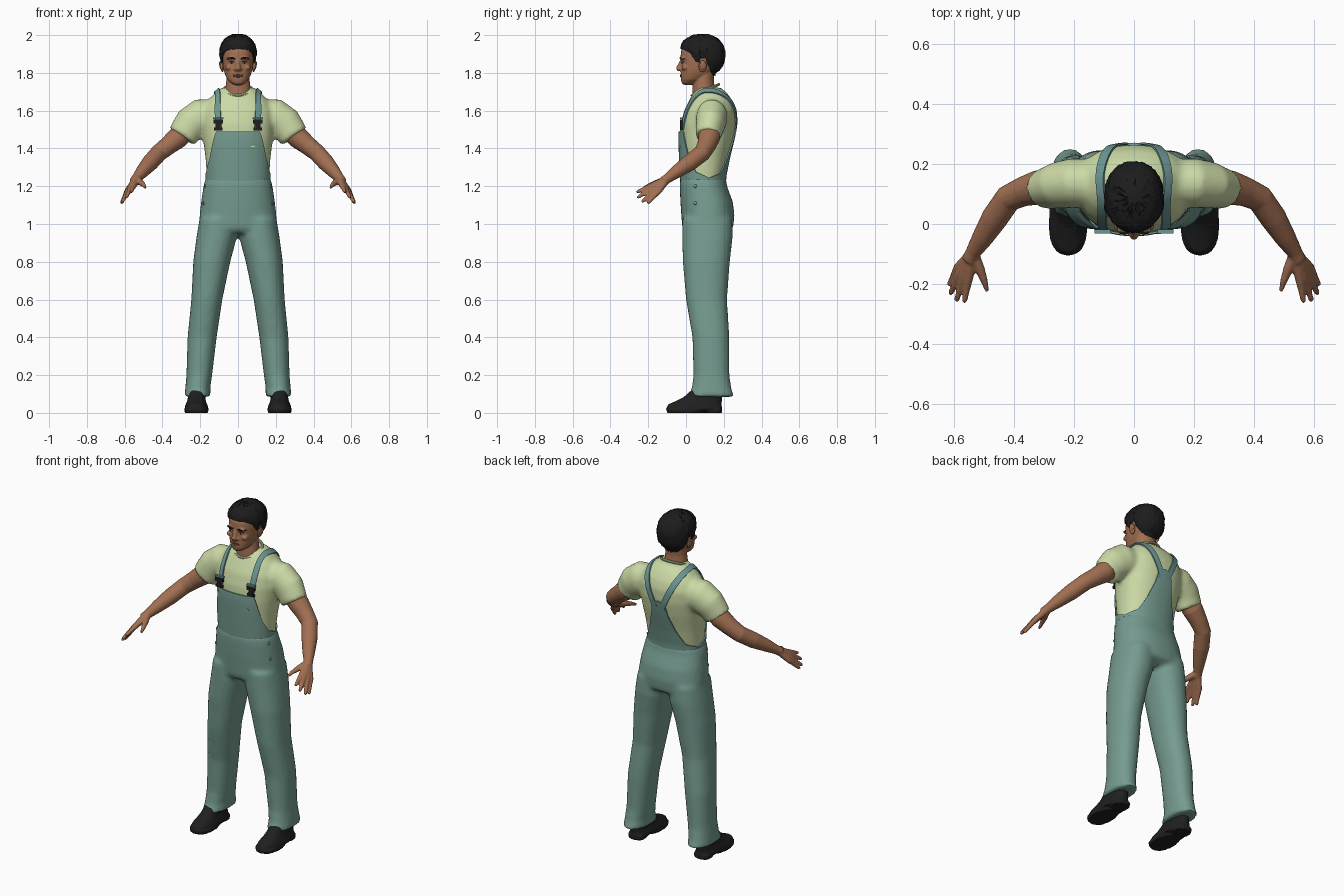
import bpy, bmesh, math, random
from mathutils import Vector, Matrix
from mathutils.bvhtree import BVHTree

random.seed(4)
if "Cube" in bpy.data.objects:
    bpy.data.objects.remove(bpy.data.objects["Cube"])


def material(name, r, g, b):
    m = bpy.data.materials.new(name)
    m.use_nodes = True
    m.diffuse_color = (r, g, b, 1)
    bsdf = m.node_tree.nodes["Principled BSDF"]
    bsdf.inputs["Base Color"].default_value = (r, g, b, 1)
    bsdf.inputs["Roughness"].default_value = 0.8
    return m


TEAL = material("teal cloth", 0.18, 0.33, 0.28)
STRAP = material("strap cloth", 0.15, 0.31, 0.30)
SHIRT = material("pale green cotton", 0.60, 0.70, 0.38)
SKIN = material("brown skin", 0.36, 0.16, 0.085)
LIP = material("lip", 0.25, 0.095, 0.06)
HAIR = material("black hair", 0.012, 0.012, 0.012)
LEATHER = material("black leather", 0.014, 0.014, 0.015)
WHITE = material("eye white", 0.6, 0.57, 0.52)


def bridge(bm, rings, closed=True):
    """Skin a list of point rings; closed rings get end caps."""
    rows = [[bm.verts.new(p) for p in ring] for ring in rings]
    n = len(rows[0])
    for a, b in zip(rows, rows[1:]):
        for i in range(n if closed else n - 1):
            j = (i + 1) % n
            bm.faces.new((a[i], a[j], b[j], b[i]))
    if closed:
        bm.faces.new(rows[0])
        bm.faces.new(rows[-1])


def loft(bm, rows, power=2.3, n=40):
    """Stack of level rings: centre x, height, half width, front y, back y."""
    rings = []
    for cx, z, rx, front, back in rows:
        ring = []
        for i in range(n):
            t = math.tau * i / n
            c, s = math.cos(t), math.sin(t)
            x = math.copysign(abs(c) ** (2 / power), c) * rx
            y = math.copysign(abs(s) ** (2 / power), s) * (back - front) / 2
            ring.append((cx + x, (front + back) / 2 + y, z))
        rings.append(ring)
    bridge(bm, rings)


def limb(bm, points, squash=1.0, n=16):
    """Round tube through (x, y, z, radius) points."""
    pos = [Vector(p[:3]) for p in points]
    rings = []
    for i, p in enumerate(points):
        d = (pos[min(i + 1, len(pos) - 1)] - pos[max(i - 1, 0)]).normalized()
        v = Vector((0, 1, 0))
        v = (v - d * v.dot(d)).normalized()
        u = d.cross(v)
        rings.append([pos[i] + p[3] * (u * math.cos(math.tau * k / n) + v * squash * math.sin(math.tau * k / n))
                      for k in range(n)])
    bridge(bm, rings)


def ball(bm, centre, size, turn=0):
    m = Matrix.Translation(centre) @ Matrix.Rotation(turn, 4, 'Y') @ Matrix.Diagonal((*size, 1))
    bmesh.ops.create_uvsphere(bm, u_segments=20, v_segments=12, radius=1, matrix=m)


def box(bm, centre, size):
    bmesh.ops.create_cube(bm, size=1, matrix=Matrix.Translation(centre) @ Matrix.Diagonal((*size, 1)))


def finish(name, bm, mat, voxel=0, smooth=0, solid=0, mirror=False):
    """Make the object, bake its modifiers and shade it smooth."""
    bmesh.ops.recalc_face_normals(bm, faces=bm.faces)
    me = bpy.data.meshes.new(name)
    bm.to_mesh(me)
    bm.free()
    ob = bpy.data.objects.new(name, me)
    bpy.context.collection.objects.link(ob)
    if voxel:
        mod = ob.modifiers.new("blend", 'REMESH')
        mod.mode, mod.voxel_size = 'VOXEL', voxel
    if smooth:
        mod = ob.modifiers.new("soften", 'SMOOTH')
        mod.factor, mod.iterations = 0.5, smooth
    if solid:
        mod = ob.modifiers.new("thickness", 'SOLIDIFY')
        mod.thickness, mod.offset = solid, 0
    if mirror:
        ob.modifiers.new("mirror", 'MIRROR').use_mirror_merge = False
    dg = bpy.context.evaluated_depsgraph_get()
    ob.data = bpy.data.meshes.new_from_object(ob.evaluated_get(dg))
    ob.modifiers.clear()
    ob.data.materials.clear()
    ob.data.materials.append(mat)
    bpy.ops.object.select_all(action='DESELECT')
    ob.select_set(True)
    bpy.context.view_layer.objects.active = ob
    bpy.ops.object.shade_smooth_by_angle(angle=math.radians(50))
    return ob


def surface(ob):
    return BVHTree.FromPolygons([v.co for v in ob.data.vertices], [p.vertices for p in ob.data.polygons])


def ramp(t, stops):
    for (a, va), (b, vb) in zip(stops, stops[1:]):
        if t <= b:
            return va + (vb - va) * (t - a) / (b - a)
    return stops[-1][1]


# Shirt with short sleeves
bm = bmesh.new()
loft(bm, [(0, 1.18, .162, -.02, .203), (0, 1.25, .165, -.024, .205), (0, 1.35, .172, -.029, .225),
          (0, 1.45, .185, -.033, .25), (0, 1.53, .192, -.028, .264), (0, 1.60, .19, -.01, .264),
          (0, 1.65, .165, .015, .248), (0, 1.69, .125, .036, .22), (0, 1.722, .088, .062, .185)])
for s in (-1, 1):
    limb(bm, [(s * .13, .135, 1.565, .095), (s * .2, .137, 1.565, .098), (s * .25, .13, 1.53, .092),
              (s * .275, .122, 1.495, .084), (s * .297, .117, 1.462, .08)], .85, 28)
shirt = finish("shirt", bm, SHIRT, voxel=.012, smooth=5)
cloth = surface(shirt)
bpy.ops.mesh.primitive_torus_add(major_radius=.077, minor_radius=.007, major_segments=40, minor_segments=8,
                                 location=(0, .103, 1.71), rotation=(math.radians(22), 0, 0))
collar = bpy.context.object
collar.name = "collar"
collar.data.materials.append(SHIRT)
bpy.ops.object.shade_smooth_by_angle()

# Trousers
bm = bmesh.new()
loft(bm, [(0, 1.245, .172, -.031, .211), (0, 1.2, .183, -.033, .217), (0, 1.12, .195, -.03, .247),
          (0, 1.05, .203, -.025, .257), (0, .98, .206, -.02, .25), (0, .95, .15, 0, .2)])
for s in (-1, 1):
    loft(bm, [(s * .108, 1.03, .095, -.02, .245), (s * .113, .93, .107, -.02, .247), (s * .139, .8, .098, -.017, .232),
              (s * .165, .6, .082, 0, .217), (s * .19, .4, .077, .034, .23), (s * .205, .2, .068, .04, .23),
              (s * .213, .13, .066, .03, .24), (s * .214, .085, .07, .01, .255)], 2.2)
trousers = finish("trousers", bm, TEAL, voxel=.013, smooth=5)

# Bib wrapped round the torso, its top edge set by direction from the front
EDGE = [(0, 1.49), (47, 1.49), (63, 1.34), (76, 1.275), (100, 1.245), (125, 1.27),
        (145, 1.35), (160, 1.44), (167, 1.52), (180, 1.53)]
bm = bmesh.new()
columns = []
for i in range(181):
    a = -180 + 2 * i
    d = Vector((math.sin(math.radians(a)), -math.cos(math.radians(a)), 0))
    top, column = ramp(abs(a), EDGE), []
    for k in range(17):
        z = 1.19 + (top - 1.19) * k / 16
        column.append(cloth.ray_cast(Vector((0, .095, z)), d)[0] + d * .005)
    columns.append(column)
bridge(bm, columns, closed=False)
bmesh.ops.remove_doubles(bm, verts=bm.verts, dist=1e-5)
finish("bib", bm, TEAL, solid=.007)

# Shoulder straps laid on the shirt
path = [Vector(p) for p in ((.105, -.03, 1.5), (.108, 0, 1.6), (.113, .03, 1.68), (.12, .08, 1.72), (.117, .15, 1.71),
                            (.1, .21, 1.67), (.07, .25, 1.6), (.035, .265, 1.52), (.02, .265, 1.48))]
for _ in range(3):
    path = [path[0]] + [p.lerp(q, f) for p, q in zip(path, path[1:]) for f in (.25, .75)] + [path[-1]]
bm = bmesh.new()
ribbon = []
for i, p in enumerate(path):
    tangent = path[min(i + 1, len(path) - 1)] - path[max(i - 1, 0)]
    across = tangent.cross(cloth.find_nearest(p)[1]).normalized()
    row = []
    for w in (-.018, -.006, .006, .018):
        hit, normal = cloth.find_nearest(p + across * w)[:2]
        row.append(hit + normal * .006)
    ribbon.append(row)
bridge(bm, ribbon, closed=False)
finish("shoulder_straps", bm, STRAP, smooth=2, solid=.007, mirror=True)

# Buckles and small fastenings
front = lambda x, z: cloth.ray_cast(Vector((x, -1, z)), Vector((0, 1, 0)))[0].y
y = front(.105, 1.53) - .016
bm = bmesh.new()
box(bm, (.105, y, 1.542), (.05, .014, .02))
box(bm, (.105, y, 1.52), (.026, .014, .03))
box(bm, (.105, y, 1.503), (.044, .014, .014))
finish("buckles", bm, LEATHER, mirror=True)
bm = bmesh.new()
box(bm, (.105, y, 1.56), (.054, .014, .01))
finish("strap_loops", bm, STRAP, mirror=True)
bm = bmesh.new()
box(bm, (.08, front(.08, 1.41) - .01, 1.41), (.02, .004, .005))
finish("pocket_tab", bm, SHIRT)
bm = bmesh.new()
skin_of_trousers = surface(trousers)
for z in (1.2, 1.11):
    hit = skin_of_trousers.ray_cast(Vector((1, .05, z)), Vector((-1, 0, 0)))[0]
    ball(bm, hit, (.005, .009, .009))
finish("side_buttons", bm, STRAP, mirror=True)

# Arms and hands, blended into one skin
bm = bmesh.new()
limb(bm, [(.25, .13, 1.53, .06), (.32, .122, 1.455, .058), (.37, .108, 1.415, .05), (.42, .085, 1.375, .046),
          (.465, .02, 1.325, .045), (.505, -.045, 1.28, .036), (.537, -.095, 1.243, .026), (.55, -.12, 1.226, .026)])
fingers = [((.552, -.18, 1.203), (.567, -.263, 1.168)), ((.567, -.18, 1.192), (.594, -.258, 1.138)),
           ((.58, -.165, 1.18), (.614, -.235, 1.115)), ((.588, -.145, 1.172), (.618, -.205, 1.108))]
for base, tip in fingers:
    b, t = Vector(base), Vector(tip)
    limb(bm, [(.54, -.1, 1.238, .02), (*b, .0155), (*b.lerp(t, .5), .0115), (*b.lerp(t, .9), .0095), (*t, .006)])
limb(bm, [(.535, -.105, 1.235, .02), (.515, -.15, 1.22, .017), (.5, -.19, 1.207, .012), (.49, -.225, 1.192, .007)])
finish("arms", bm, SKIN, voxel=.0055, smooth=3, mirror=True)

# Head and neck
bm = bmesh.new()
loft(bm, [(0, 1.64, .08, .04, .165), (0, 1.68, .075, .034, .163), (0, 1.72, .066, .035, .152),
          (0, 1.76, .062, .04, .147), (0, 1.81, .06, .06, .15)], 2)
loft(bm, [(0, 1.737, .022, -.014, .03), (0, 1.747, .038, -.023, .05), (0, 1.765, .056, -.027, .09),
          (0, 1.79, .068, -.028, .13), (0, 1.82, .077, -.027, .165), (0, 1.85, .081, -.025, .18),
          (0, 1.88, .082, -.029, .188), (0, 1.91, .081, -.027, .191), (0, 1.94, .075, -.016, .183),
          (0, 1.965, .059, .01, .16), (0, 1.984, .03, .05, .12)])
limb(bm, [(0, -.02, 1.872, .009), (0, -.031, 1.845, .011), (0, -.039, 1.824, .015), (0, -.034, 1.812, .012)])
for s in (-1, 1):
    ball(bm, (s * .013, -.03, 1.819), (.009, .01, .008))
    ball(bm, (s * .035, -.02, 1.877), (.025, .013, .007))
    ball(bm, (s * .048, -.006, 1.828), (.02, .018, .014))
head = finish("head", bm, SKIN, voxel=.005, smooth=3)
skull = surface(head)
bm = bmesh.new()
ball(bm, (.086, .088, 1.835), (.009, .021, .031), .15)
ball(bm, (.094, .09, 1.84), (.005, .016, .022), .15)
finish("ears", bm, SKIN, mirror=True)

# Eyes, brows and lips
face = lambda x, z: Vector((x, skull.ray_cast(Vector((x, -1, z)), Vector((0, 1, 0)))[0].y, z))
eye = face(.034, 1.856)
for name, mat, size, shift in (("eyes", WHITE, (.0135, .005, .0055), 0),
                               ("irises", HAIR, (.0055, .003, .0053), -.0035)):
    bm = bmesh.new()
    ball(bm, eye + Vector((0, shift, 0)), size)
    finish(name, bm, mat, mirror=True)
bm = bmesh.new()
limb(bm, [(*face(x, z), r) for x, z, r in ((.015, 1.874, .003), (.03, 1.879, .0045), (.045, 1.879, .004),
                                           (.058, 1.872, .002))])
limb(bm, [(*face(x, z), .002) for x, z in ((.021, 1.856), (.028, 1.862), (.04, 1.862), (.048, 1.856))])
finish("brows_and_lashes", bm, HAIR, mirror=True)
bm = bmesh.new()
for z, r in ((1.789, .0045), (1.781, .0055)):
    limb(bm, [(*face(x, z), r * (1.1 - abs(x) / .03)) for x in (-.026, -.014, -.005, .005, .014, .026)])
finish("lips", bm, LIP)

# Hair cap fanned out from the middle of the skull
HAIRLINE = [(0, 27), (30, 26), (50, 20), (62, 7), (70, -8), (80, -10), (85, 5), (104, 5),
            (111, -20), (130, -42), (150, -50), (180, -52)]
bm = bmesh.new()
centre, columns = Vector((0, .085, 1.87)), []
for i in range(91):
    a = -180 + 4 * i
    low, column = ramp(abs(a), HAIRLINE), []
    for k in range(21):
        e, t = math.radians(low + (90 - low) * k / 20), math.radians(a)
        d = Vector((math.sin(t) * math.cos(e), -math.cos(t) * math.cos(e), math.sin(e)))
        lift = .004 + .012 * min(1, k / 5) + (random.uniform(-.003, .003) if k < 18 else .003)
        column.append(skull.ray_cast(centre, d)[0] + d * lift)
    columns.append(column)
columns[-1] = columns[0]
bridge(bm, columns, closed=False)
bmesh.ops.remove_doubles(bm, verts=bm.verts, dist=1e-4)
finish("hair", bm, HAIR, solid=.006)

# Shoes with a separate sole and heel
bm = bmesh.new()
loft(bm, [(.22, .014, .062, -.1, .188), (.22, .03, .062, -.102, .19), (.22, .045, .057, -.095, .188),
          (.22, .06, .05, -.06, .19), (.219, .085, .046, -.01, .19), (.217, .14, .046, .05, .19)], 2.4)
loft(bm, [(.22, 0, .062, -.1, .095), (.22, .022, .065, -.106, .1)], 2.4)
loft(bm, [(.22, 0, .048, .1, .19), (.22, .025, .05, .095, .192)], 3)
finish("shoes", bm, LEATHER, voxel=.007, smooth=2, mirror=True)
